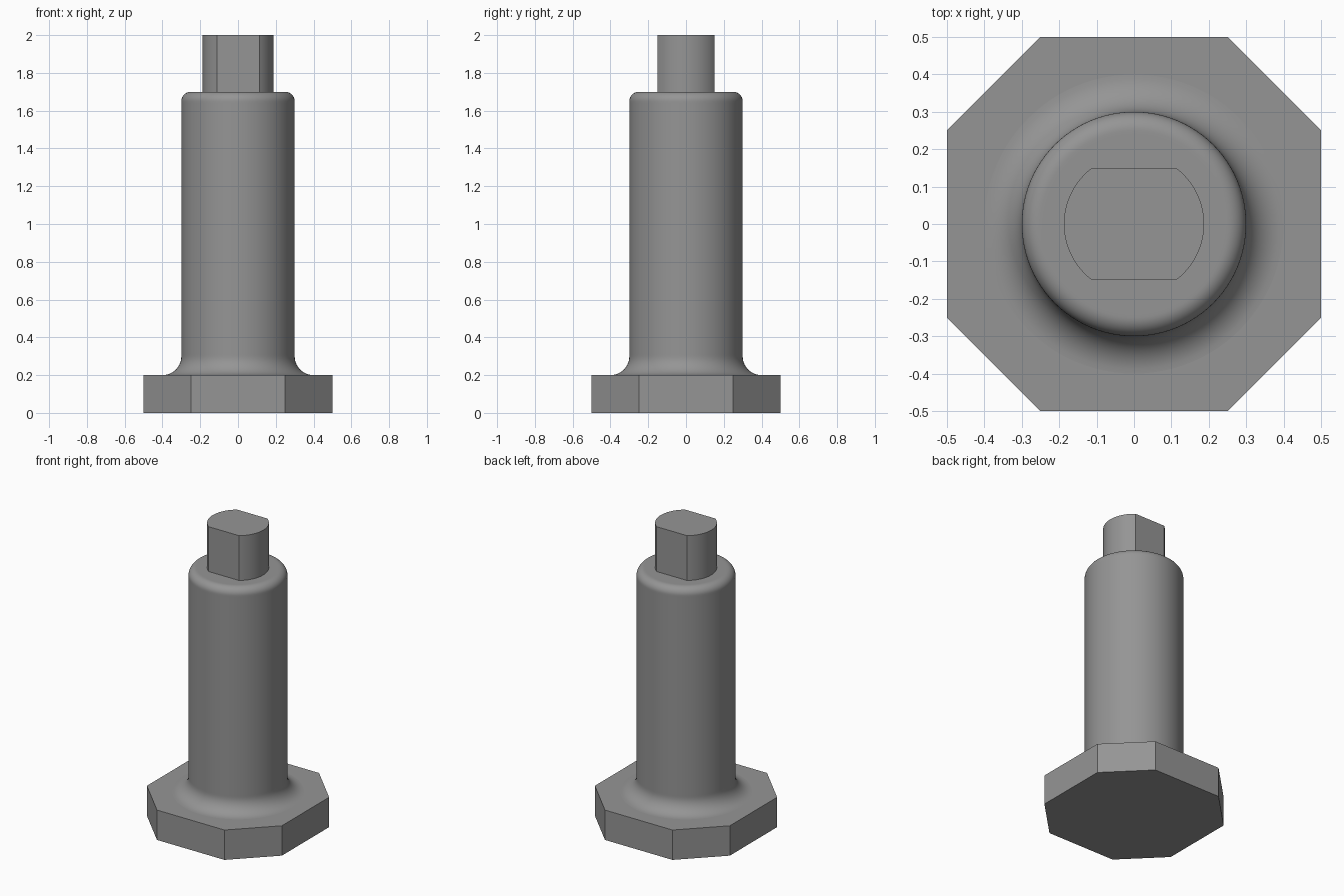
import bpy, bmesh, math

if "Cube" in bpy.data.objects:
    bpy.data.objects.remove(bpy.data.objects["Cube"])

steel = bpy.data.materials.new("steel_grey")
steel.diffuse_color = (0.30, 0.30, 0.30, 1)
steel.use_nodes = True
steel.node_tree.nodes["Principled BSDF"].inputs["Base Color"].default_value = steel.diffuse_color


def finish(name, bm, smooth=True):
    bmesh.ops.recalc_face_normals(bm, faces=bm.faces)
    mesh = bpy.data.meshes.new(name)
    bm.to_mesh(mesh)
    bm.free()
    mesh.materials.append(steel)
    obj = bpy.data.objects.new(name, mesh)
    bpy.context.collection.objects.link(obj)
    if smooth:
        bpy.ops.object.select_all(action='DESELECT')
        obj.select_set(True)
        bpy.context.view_layer.objects.active = obj
        bpy.ops.object.shade_smooth_by_angle(angle=math.radians(30))
    return obj


def prism(name, outline, z0, z1, smooth=True):
    bm = bmesh.new()
    face = bm.faces.new([bm.verts.new((x, y, z0)) for x, y in outline])
    top = bmesh.ops.extrude_face_region(bm, geom=[face], use_keep_orig=True)
    for v in top["geom"]:
        if isinstance(v, bmesh.types.BMVert):
            v.co.z = z1
    return finish(name, bm, smooth)


def arc(cx, cz, r, a0, a1, steps):
    angles = [math.radians(a0 + (a1 - a0) * i / steps) for i in range(steps + 1)]
    return [(cx + r * math.cos(a), cz + r * math.sin(a)) for a in angles]


def lathe(name, profile, sides):
    bm = bmesh.new()
    rings = [[bm.verts.new((r * math.cos(2 * math.pi * i / sides),
                            r * math.sin(2 * math.pi * i / sides), z))
              for i in range(sides)] for r, z in profile]
    for low, high in zip(rings, rings[1:]):
        for i in range(sides):
            j = (i + 1) % sides
            bm.faces.new((low[i], low[j], high[j], high[i]))
    bm.faces.new(rings[-1])
    bm.faces.new(rings[0][::-1])
    return finish(name, bm)


# Eight-sided foot: a square with cut corners
h, c = 0.5, 0.25
prism("octagonal_base", [(h, -c), (h, c), (c, h), (-c, h),
                         (-h, c), (-h, -c), (-c, -h), (c, -h)], 0, 0.2, False)

# Round shaft: concave flare into the base, rounded shoulder at the top
profile = (arc(0.4, 0.3, 0.1, 270, 180, 12) + [(0.3, 0.31), (0.3, 1.64)]
           + arc(0.25, 1.65, 0.05, 0, 90, 10) + [(0.24, 1.7)])
lathe("shaft", profile, 96)

# Round drive tip with two flats, front and back
r, flat = 0.1875, 0.15
edge = math.degrees(math.asin(flat / r))
prism("drive_tip", arc(0, 0, r, -edge, edge, 24)
      + arc(0, 0, r, 180 - edge, 180 + edge, 24), 1.7, 2.0)
